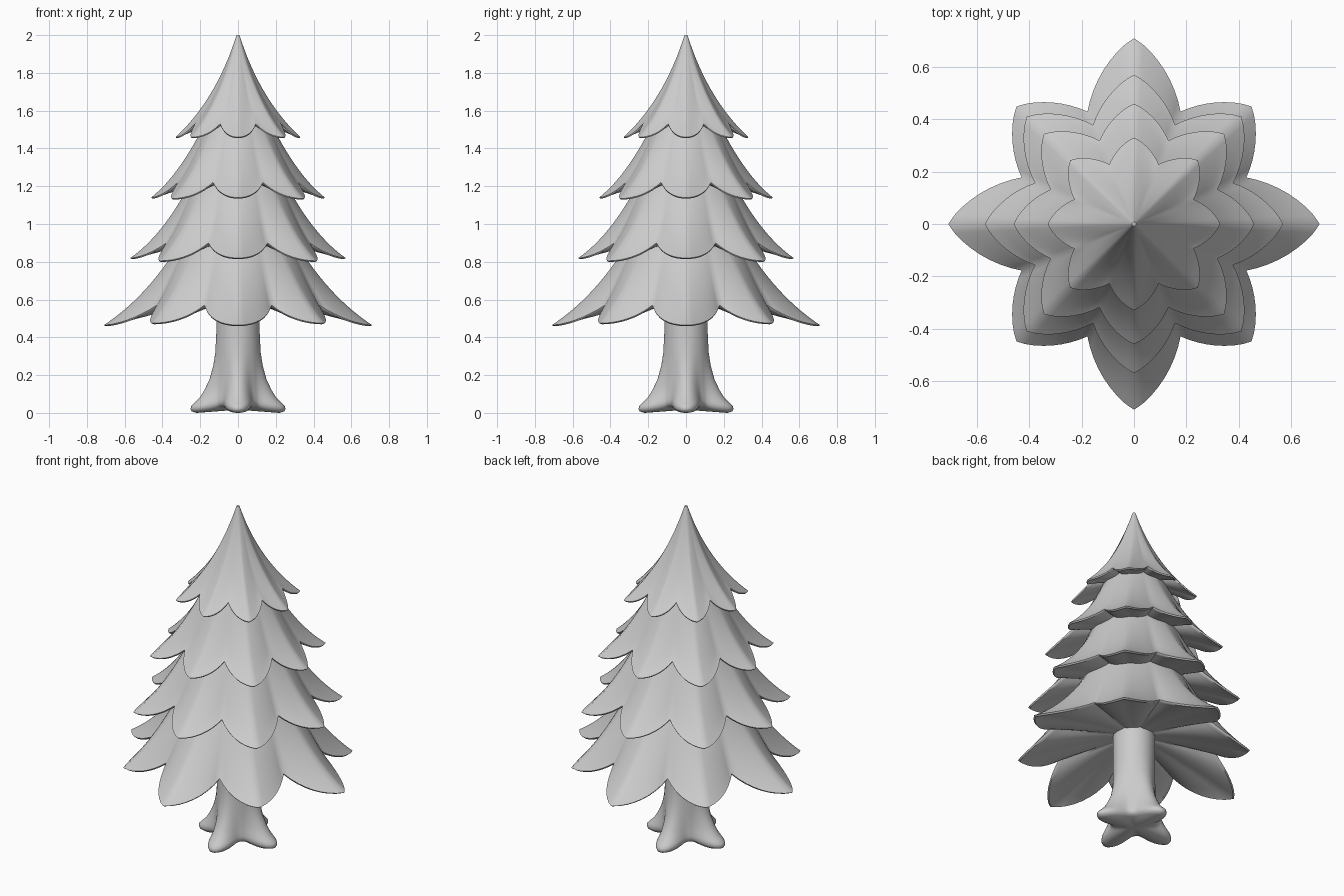
import bpy, bmesh
from math import pi, sin, cos, radians

cube = bpy.data.objects.get("Cube")
if cube:
    bpy.data.objects.remove(cube, do_unlink=True)

GREY = (0.6, 0.6, 0.6, 1)
mat = bpy.data.materials.new("light_grey")
mat.use_nodes = True
mat.diffuse_color = GREY
bsdf = mat.node_tree.nodes["Principled BSDF"]
bsdf.inputs["Base Color"].default_value = GREY
bsdf.inputs["Roughness"].default_value = 0.7

SEGMENTS = 128


def lerp(a, b, t):
    return a + (b - a) * t


def loft(name, column):
    """Skin rings whose radius and height at each angle come from column(angle)."""
    bm = bmesh.new()
    cols = []
    for i in range(SEGMENTS):
        a = 2 * pi * i / SEGMENTS
        cols.append([bm.verts.new((r * cos(a), r * sin(a), z)) for r, z in column(a)])
    for i, col in enumerate(cols):
        nxt = cols[(i + 1) % SEGMENTS]
        for j in range(len(col) - 1):
            bm.faces.new((col[j], col[j + 1], nxt[j + 1], nxt[j]))
    # Close both ends with a fan
    for row in (0, -1):
        ring = [c[row] for c in cols]
        centre = bm.verts.new((0, 0, sum(v.co.z for v in ring) / SEGMENTS))
        for i in range(SEGMENTS):
            bm.faces.new((ring[i], ring[(i + 1) % SEGMENTS], centre))
    bmesh.ops.recalc_face_normals(bm, faces=bm.faces)
    mesh = bpy.data.meshes.new(name)
    bm.to_mesh(mesh)
    bm.free()
    mesh.materials.append(mat)
    obj = bpy.data.objects.new(name, mesh)
    bpy.context.collection.objects.link(obj)
    bpy.ops.object.select_all(action='DESELECT')
    obj.select_set(True)
    bpy.context.view_layer.objects.active = obj
    bpy.ops.object.shade_smooth_by_angle(angle=radians(55))
    return obj


def tier(name, top, bend, long_tip, short_tip, notch):
    """Eight-pointed bough skirt; every argument is a (radius, height) pair."""
    def column(a):
        k = round(a / (pi / 4))
        d = min(1, abs(a - k * pi / 4) / (pi / 8))
        tip = long_tip if k % 2 == 0 else short_tip
        rim_r = lerp(notch[0], tip[0], 1 - d ** 1.15)
        rim_z = lerp(notch[1], tip[1], 1 - d ** 2)
        pts = []
        # Concave upper surface
        for i in range(19):
            t = i / 18
            pts.append(tuple((1 - t) ** 2 * p + 2 * t * (1 - t) * c + t * t * e
                             for p, c, e in zip(top, bend, (rim_r, rim_z))))
        # Rounded lip and hollow underside
        roof = notch[1] + 0.025
        pts.append((rim_r * 0.985, rim_z - 0.006))
        for u in (0.06, 0.15, 0.25, 0.4, 0.55, 0.7, 0.85):
            pts.append((rim_r * (1 - u), lerp(rim_z - 0.006, roof, 1 - (1 - u) ** 1.5)))
        return pts
    return loft(name, column)


# Boughs, from the ground up
tier("bottom_boughs", (.20, 1.10), (.41, .66), (.71, .465), (.635, .475), (.465, .57))
tier("lower_boughs", (.16, 1.42), (.34, .98), (.57, .82), (.58, .805), (.41, .90))
tier("upper_boughs", (.10, 1.70), (.27, 1.29), (.46, 1.14), (.487, 1.135), (.345, 1.22))
tier("crown_boughs", (.008, 2.0), (.115, 1.66), (.33, 1.46), (.345, 1.46), (.247, 1.53))

# Trunk rows: height, radius along a root, radius between roots
TRUNK = [(.60, .115, .115), (.42, .115, .115), (.32, .12, .115), (.25, .131, .117),
         (.18, .15, .12), (.12, .178, .124), (.08, .203, .128), (.05, .233, .132),
         (.035, .248, .132), (.02, .252, .13), (.008, .245, .122), (0, .22, .105)]


def trunk_column(a):
    w = (0.5 + 0.5 * cos(4 * a)) ** 1.4
    return [(lerp(between, root, w), z + 0.03 * (1 - w) * max(0, 1 - z / 0.2))
            for z, root, between in TRUNK]


loft("trunk", trunk_column)
